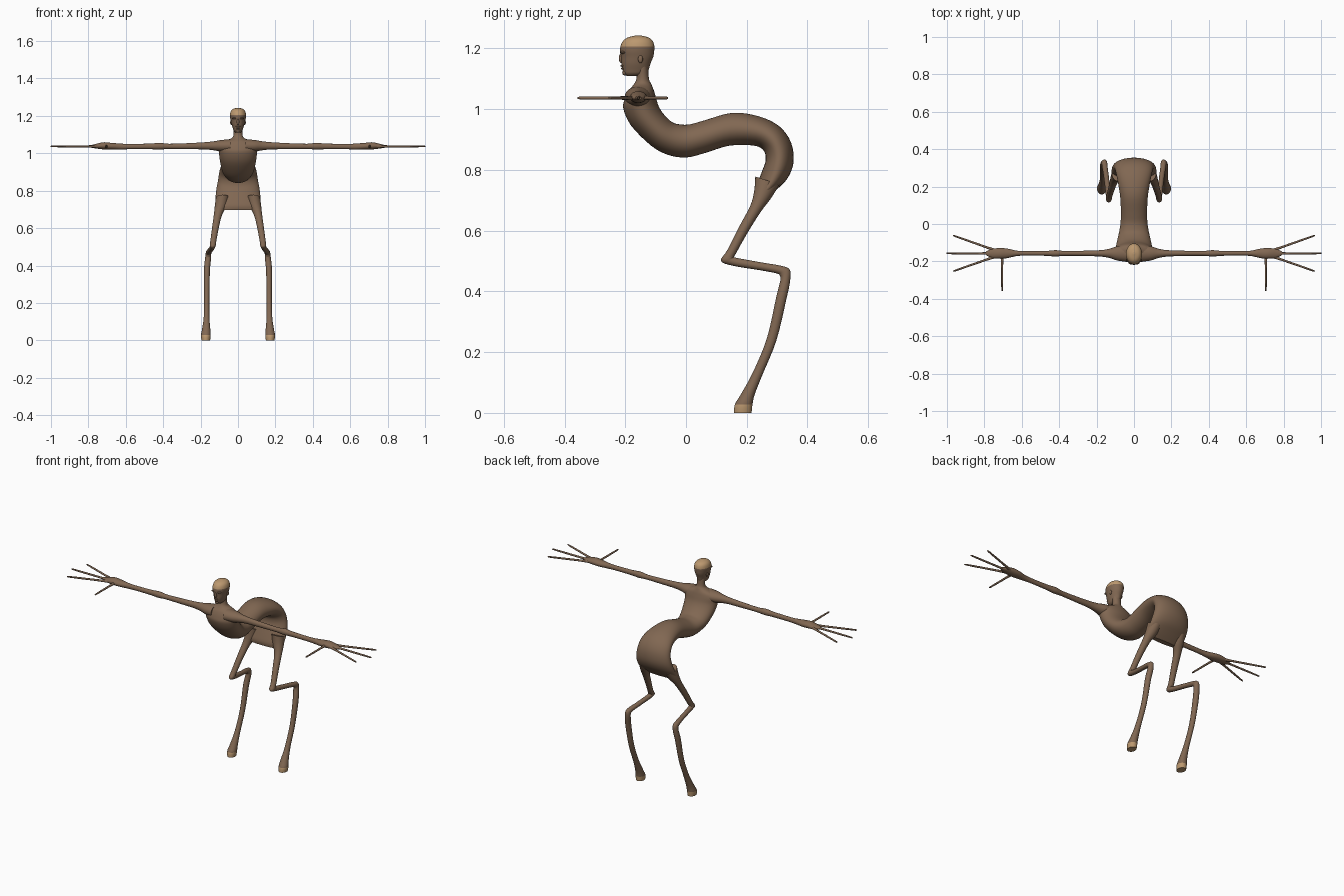
import bpy, bmesh, math
from mathutils import Vector


def material(name, rgb):
    m = bpy.data.materials.new(name)
    m.diffuse_color = (*rgb, 1)
    return m


SKIN = material("brown skin", (0.22, 0.137, 0.085))
PALE = material("pale tan", (0.50, 0.315, 0.16))


def catmull(a, b, c, d, t):
    return 0.5 * (2 * b + (c - a) * t + (2 * a - 5 * b + 4 * c - d) * t * t
                  + (3 * b - a - 3 * c + d) * t ** 3)


def tube(name, rings, sides=24, steps=4, mirror=False, pale=None):
    """Smooth skin through elliptical rings, each (centre, u axis, v axis)."""
    bm = bmesh.new()
    loops = []
    n = len(rings)
    for i in range(n - 1):
        last = i == n - 2
        q = [rings[max(0, min(n - 1, i + k))] for k in (-1, 0, 1, 2)]
        for s in range(steps + (1 if last else 0)):
            c, u, v = (catmull(*[r[j] for r in q], s / steps) for j in range(3))
            loop = []
            for k in range(sides):
                a = math.tau * k / sides
                p = c + u * math.cos(a) + v * math.sin(a)
                loop.append(bm.verts.new((p.x, p.y, max(p.z, 0))))
            loops.append(loop)
    for A, B in zip(loops, loops[1:]):
        for k in range(sides):
            j = (k + 1) % sides
            bm.faces.new((A[k], A[j], B[j], B[k]))
    bm.faces.new(loops[0])
    bm.faces.new(loops[-1])
    bmesh.ops.recalc_face_normals(bm, faces=bm.faces)
    for f in bm.faces:
        f.smooth = len(f.verts) == 4
        if pale and pale(f.calc_center_median()):
            f.material_index = 1
    me = bpy.data.meshes.new(name)
    bm.to_mesh(me)
    bm.free()
    ob = bpy.data.objects.new(name, me)
    bpy.context.collection.objects.link(ob)
    me.materials.append(SKIN)
    me.materials.append(PALE)
    if mirror:
        mod = ob.modifiers.new("mirror", "MIRROR")
        mod.use_bisect_axis[0] = False
        mod.use_mirror_merge = False
    return ob


def section(yf, zf, yb, zb, hw):
    f, b = Vector((0, yf, zf)), Vector((0, yb, zb))
    return ((f + b) / 2, Vector((hw, 0, 0)), (b - f) / 2)


# S-shaped body: front/under point, back/top point, half width
body = [
    (-.163, 1.14, -.125, 1.14, .025), (-.163, 1.10, -.122, 1.10, .024),
    (-.175, 1.078, -.114, 1.082, .036), (-.190, 1.06, -.106, 1.062, .085),
    (-.203, 1.03, -.10, 1.042, .105), (-.206, 1.0, -.09, 1.01, .102),
    (-.18, .945, -.072, .982, .097), (-.115, .88, -.045, .957, .088),
    (-.06, .85, -.02, .95, .079), (0, .841, .012, .95, .072),
    (.06, .855, .06, .963, .070), (.143, .88, .153, .988, .074),
    (.225, .88, .242, .976, .088), (.257, .862, .308, .943, .099),
    (.262, .83, .346, .89, .106), (.250, .795, .354, .825, .115),
    (.235, .755, .334, .772, .120), (.224, .72, .295, .732, .119),
    (.226, .698, .256, .698, .095),
]
tube("body", [section(*s) for s in body], sides=40)

# Head: height, front, back, half width
head = [
    (1.110, -.196, -.150, .012), (1.118, -.205, -.132, .021),
    (1.130, -.209, -.123, .026), (1.150, -.212, -.117, .033),
    (1.172, -.214, -.108, .038), (1.190, -.217, -.105, .042),
    (1.206, -.216, -.104, .043), (1.225, -.207, -.110, .038),
    (1.237, -.190, -.125, .026), (1.243, -.163, -.150, .006),
]
tube("head", [section(f, z, b, z, w) for z, f, b, w in head], sides=32,
     pale=lambda c: c.z > 1.206)

# Arms along x: x, z, half depth, half height
arm = [
    (.04, 1.040, .045, .035), (.09, 1.040, .038, .031), (.13, 1.040, .025, .024),
    (.18, 1.040, .017, .019), (.27, 1.038, .014, .016), (.37, 1.037, .013, .014),
    (.42, 1.038, .017, .018), (.47, 1.037, .013, .015), (.58, 1.036, .012, .014),
    (.63, 1.036, .015, .016), (.68, 1.038, .026, .018), (.72, 1.040, .028, .019),
    (.76, 1.038, .024, .012), (.79, 1.037, .010, .006),
]
tube("arms", [(Vector((x, -.157, z)), Vector((0, ry, 0)), Vector((0, 0, rz)))
              for x, z, ry, rz in arm], mirror=True)

# Fingers and thumbs: start and end in x, y
fingers = {
    "middle_fingers": ((.74, -.157), (1.0, -.157)),
    "rear_fingers": ((.73, -.145), (.965, -.062)),
    "front_fingers": ((.73, -.170), (.965, -.252)),
    "thumbs": ((.705, -.165), (.705, -.356)),
}
for name, (a, b) in fingers.items():
    a, b = Vector((*a, 1.037)), Vector((*b, 1.037))
    side = (b - a).cross(Vector((0, 0, 1))).normalized()
    tube(name, [(a.lerp(b, t), side * r, Vector((0, 0, r)))
                for t, r in ((0, .009), (.25, .006), (.6, .0055), (.97, .0045), (1, .002))],
         sides=10, steps=2, mirror=True)

# Legs: x, y, z, half width, half depth across the path
leg = [
    (.082, .268, .765, .036, .042), (.092, .252, .718, .032, .030),
    (.107, .229, .672, .022, .020), (.120, .190, .605, .018, .017),
    (.132, .150, .530, .016, .015), (.135, .137, .508, .016, .023),
    (.137, .158, .498, .014, .014), (.148, .250, .482, .014, .013),
    (.156, .305, .472, .015, .014), (.158, .325, .462, .015, .019),
    (.160, .327, .437, .016, .016), (.166, .313, .374, .016, .017),
    (.167, .282, .242, .014, .016), (.168, .235, .127, .015, .016),
    (.170, .203, .060, .022, .023), (.172, .190, .028, .026, .029),
    (.172, .187, .000, .023, .029),
]
points = [Vector(p[:3]) for p in leg]
rings = []
for i, p in enumerate(leg):
    t = Vector()
    if i > 0:
        t += (points[i] - points[i - 1]).normalized()
    if i < len(leg) - 1:
        t += (points[i + 1] - points[i]).normalized()
    if p[2] < .065:
        t = Vector((0, 0, -1))
    across = t.cross(Vector((1, 0, 0))).normalized()
    rings.append((points[i], Vector((p[3], 0, 0)), across * p[4]))
tube("legs", rings, mirror=True, pale=lambda c: c.z < .028)


# Face details: small rounded lumps
def lump(name, loc, size, mirror=False):
    c, (sx, sy, sz) = Vector(loc), size
    prof = [(-1, .05), (-.85, .53), (-.5, .87), (0, 1), (.5, .87), (.85, .53), (1, .05)]
    tube(name, [(c + Vector((0, 0, sz * h)), Vector((sx * r, 0, 0)), Vector((0, sy * r, 0)))
                for h, r in prof], sides=12, steps=2, mirror=mirror)


lump("nose", (0, -.212, 1.168), (.007, .009, .017))
lump("brows", (.016, -.206, 1.187), (.015, .010, .005), True)
lump("upper_lip", (0, -.208, 1.143), (.014, .008, .004))
lump("lower_lip", (0, -.206, 1.134), (.012, .008, .004))
lump("chin", (0, -.200, 1.120), (.012, .010, .009))
lump("ears", (.037, -.150, 1.165), (.005, .008, .013), True)
